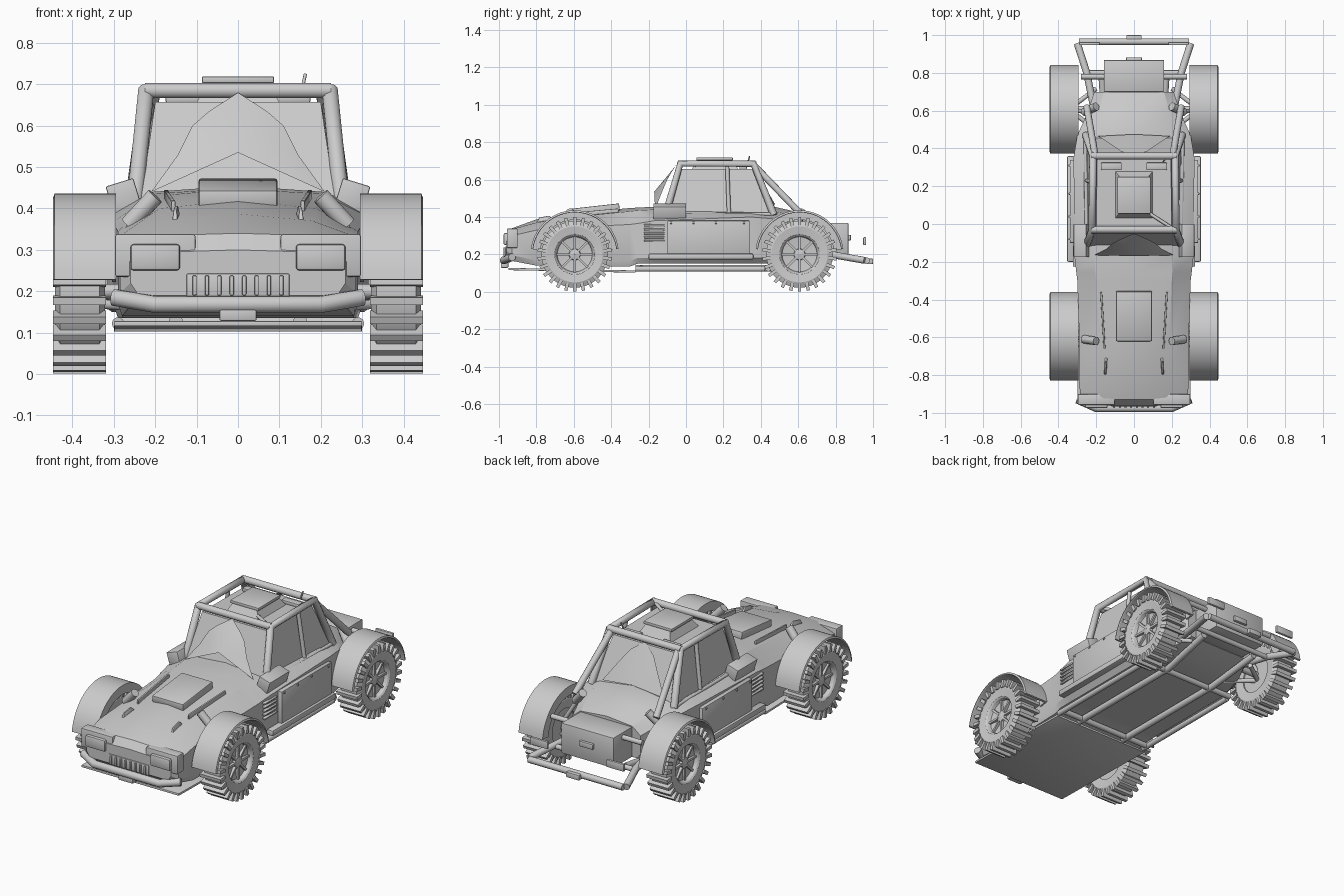
import bpy, bmesh, math
from mathutils import Vector, Matrix

if "Cube" in bpy.data.objects:
    bpy.data.objects.remove(bpy.data.objects["Cube"])

def finish(bm, name, loc=(0, 0, 0)):
    bmesh.ops.recalc_face_normals(bm, faces=bm.faces)
    me = bpy.data.meshes.new(name)
    bm.to_mesh(me)
    bm.free()
    ob = bpy.data.objects.new(name, me)
    ob.location = loc
    bpy.context.collection.objects.link(ob)
    return ob

def box(name, x, y, z, rot=(0, 0, 0), taper=1, bevel=.005):
    """Box from (min, max) ranges; taper scales the top face."""
    bm = bmesh.new()
    bmesh.ops.create_cube(bm, size=1)
    size = [r[1] - r[0] for r in (x, y, z)]
    for v in bm.verts:
        k = taper if v.co.z > 0 else 1
        v.co = Vector((v.co.x * size[0] * k, v.co.y * size[1] * k, v.co.z * size[2]))
    if bevel:
        bmesh.ops.bevel(bm, geom=bm.edges[:], offset=min(bevel, min(size) * .4), segments=2, profile=.5,
                        affect='EDGES')
    ob = finish(bm, name, [(r[0] + r[1]) / 2 for r in (x, y, z)])
    ob.rotation_euler = rot
    return ob

def tube(name, pts, r=.018):
    cu = bpy.data.curves.new(name, 'CURVE')
    cu.dimensions = '3D'
    cu.bevel_depth, cu.bevel_resolution, cu.use_fill_caps = r, 3, True
    sp = cu.splines.new('POLY')
    sp.points.add(len(pts) - 1)
    for p, c in zip(sp.points, pts):
        p.co = (*c, 1)
    bpy.context.collection.objects.link(bpy.data.objects.new(name, cu))

def tubes(name, pts, r=.018):
    for s, side in ((1, "right"), (-1, "left")):
        tube(f"{name}_{side}", [(s * x, y, z) for x, y, z in pts], r)

def lathe(name, prof, loc, a0=0, a1=360, n=40):
    """Closed (x, radius) profile turned about the x axis."""
    bm = bmesh.new()
    full = a1 - a0 == 360
    rings = []
    for i in range(n if full else n + 1):
        a = math.radians(a0 + (a1 - a0) * i / n)
        rings.append([bm.verts.new((x, r * math.cos(a), r * math.sin(a))) for x, r in prof])
    for i in range(n):
        A, B = rings[i], rings[(i + 1) % len(rings)]
        for j in range(len(prof)):
            k = (j + 1) % len(prof)
            bm.faces.new((A[j], A[k], B[k], B[j]))
    if not full:
        bm.faces.new(rings[0])
        bm.faces.new(rings[-1])
    return finish(bm, name, loc)

def poly(name, verts, faces):
    bm = bmesh.new()
    vs = [bm.verts.new(v) for v in verts]
    for f in faces:
        bm.faces.new([vs[i] for i in f])
    return finish(bm, name)

# Body hull lofted along y: y, top z, shoulder x z, side x z, bottom x z
sections = [
    (-.96, .30, .16, .295, .26, .27, .24, .19),
    (-.93, .34, .17, .335, .285, .30, .26, .165),
    (-.80, .387, .18, .37, .29, .33, .28, .14),
    (-.60, .42, .19, .40, .29, .345, .28, .135),
    (-.30, .448, .20, .43, .30, .36, .29, .135),
    (-.26, .450, .205, .435, .305, .365, .29, .15),
    (-.17, .455, .21, .44, .315, .38, .29, .15),
    (.35, .455, .23, .43, .32, .40, .29, .15),
    (.47, .455, .21, .43, .30, .39, .27, .15),
    (.58, .43, .19, .41, .25, .36, .24, .16),
    (.70, .385, .16, .37, .21, .33, .19, .20)]
bm = bmesh.new()
rings = []
for y, zt, ws, zs, w, zw, wb, zb in sections:
    half = [(ws, zs), (w, zw), (w, zb + .03), (wb, zb)]
    ring = [(0, zt)] + half + [(-x, z) for x, z in reversed(half)]
    rings.append([bm.verts.new((x, y, z)) for x, z in ring])
for A, B in zip(rings, rings[1:]):
    for j in range(9):
        k = (j + 1) % 9
        bm.faces.new((A[j], A[k], B[k], B[j]))
bm.faces.new(rings[0])
bm.faces.new(rings[-1])
finish(bm, "body_hull")

# Cabin glass
poly("cabin", [(-.235, -.12, .42), (.235, -.12, .42), (.25, .46, .42), (-.25, .46, .42),
               (-.2, -.03, .657), (.2, -.03, .657), (.195, .36, .657), (-.195, .36, .657)],
     [(0, 1, 2, 3), (4, 5, 6, 7), (0, 1, 5, 4), (1, 2, 6, 5), (2, 3, 7, 6), (3, 0, 4, 7)])

# Peaked windshield and rear panel: peak, outline on both sides, low centre
def peaked_panel(name, peak, outline, low):
    n = len(outline)
    pts = [peak] + outline + [low] + [(-x, y, z) for x, y, z in reversed(outline)]
    c = n + 1
    faces = [(c, i, i + 1) for i in range(n)] + [(c, c + i, (c + i + 1) % len(pts)) for i in range(1, n + 1)]
    poly(name, pts, faces)

peaked_panel("windshield", (0, -.05, .68),
             [(.07, -.08, .635), (.11, -.10, .60), (.145, -.13, .53), (.21, -.165, .44)], (0, -.17, .535))
peaked_panel("rear_panel", (0, .36, .67),
             [(.07, .385, .62), (.12, .42, .55), (.19, .465, .445)], (0, .475, .47))

# Roll cage
tubes("cage_main", [(.25, -.11, .41), (.222, -.03, .685), (.217, .36, .685), (.255, .47, .41)], .02)
for y in (-.03, .36):
    tube("cage_roof_bar", [(-.225, y, .685), (.225, y, .685)], .019)
tubes("cage_door_pillar", [(.25, .23, .41), (.215, .22, .68)], .011)
tubes("cage_rear_stay", [(.205, .36, .68), (.25, .62, .41)])
tubes("window_sill", [(.25, -.11, .415), (.258, .47, .415)], .01)
tube("roof_brace", [(.06, .07, .675), (.215, -.03, .685)], .009)

# Roof hatch, light and antenna
box("roof_pedestal", (-.10, .10), (.03, .28), (.655, .705), taper=.75, bevel=0)
box("roof_plate", (-.087, .087), (.055, .25), (.703, .719), bevel=.003)
for s in (-1, 1):
    box("roof_light", (s * .12 - .055, s * .12 + .055), (.285, .325), (.655, .675))
tube("antenna", [(.155, .33, .69), (.163, .34, .725)], .004)

# Hood details
box("hood_scoop", (-.095, .095), (-.62, -.355), (.415, .458), rot=(.11, 0, 0))
for s in (-1, 1):
    box("hood_strip", (s * .165 - .005, s * .165 + .005), (-.66, -.36), (.405, .432), rot=(.09, 0, s * -.06), bevel=.003)
    box("hood_fin", (s * .15 - .008, s * .15 + .008), (-.81, -.70), (.365, .402), rot=(.2, 0, s * .06), taper=.5, bevel=.003)
    # Headlights
    box("headlight_housing", (s * .2 - .097, s * .2 + .097), (-.958, -.90), (.235, .338))
    box("headlight", (s * .2 - .06, s * .2 + .06), (-.975, -.94), (.25, .314), bevel=.008)
    # Mirror boxes
    box("mirror_box", (s * .275 - .035, s * .275 + .035), (-.175, 0), (.385, .465), rot=(0, s * .3, 0), bevel=.004)
    # Door panel, rocker and louvers
    box("door_panel", (s * .325 - .015, s * .325 + .015), (-.10, .34), (.19, .38), bevel=.004)
    for y in (-.08, .04, .16, .31):
        box("door_rivet", (s * .342 - .004, s * .342 + .004), (y - .006, y + .006), (.363, .375), bevel=.003)
    box("rocker_step", (s * .335 - .02, s * .335 + .02), (-.20, .36), (.172, .205), bevel=.008)
    for i in range(5):
        z = .268 + i * .021
        box("louver", (s * .31 - .014, s * .31 + .014), (-.225, -.115), (z, z + .01), rot=(0, s * .3, 0), bevel=.003)
    # Tail lights
    box("tail_light", (s * .235 - .055, s * .235 + .055), (.947, .963), (.25, .292))

# Grille and front bumper
box("grille_panel", (-.125, .125), (-.965, -.93), (.185, .243))
for i in range(8):
    x = -.105 + i * .03
    box("grille_slat", (x - .005, x + .005), (-.975, -.955), (.19, .238), bevel=.003)
tube("front_bumper", [(-.30, -.93, .185), (-.20, -.975, .168), (.20, -.975, .168), (.30, -.93, .185)], .021)
box("front_tow_block", (-.045, .045), (-.99, -.95), (.128, .16))

# Skid plate and belly frame
box("skid_plate", (-.30, .30), (-.95, -.27), (.109, .121), rot=(-.02, 0, 0), bevel=.002)
tubes("belly_rail", [(.15, -.27, .125), (.15, .47, .125), (.17, .78, .18)], .018)
tubes("outer_rail", [(.29, -.27, .122), (.29, .42, .122)], .015)
for y in (-.24, .44):
    tube("belly_cross_bar", [(-.29, y, .125), (.29, y, .125)], .016)

# Rear frame, bumper and engine box
tubes("rear_lower_rail", [(.21, .60, .21), (.25, .80, .195), (.30, .955, .168)], .019)
tube("rear_bumper", [(-.29, .965, .167), (.29, .965, .167)], .018)
tube("rear_cross_bar", [(-.28, .78, .34), (.28, .78, .34)], .014)
tube("rear_low_cross_bar", [(-.24, .80, .19), (.24, .80, .19)], .014)
box("engine_box", (-.16, .16), (.70, .868), (.20, .368), bevel=.004)
box("engine_plate", (-.042, .042), (.86, .882), (.275, .305), bevel=.004)
box("rear_tow_block", (-.04, .04), (.965, 1.0), (.148, .178))

# Wheels, fenders, axles and suspension
tyre = [(.328, .10), (.322, .15), (.335, .178), (.43, .178), (.442, .15), (.436, .108), (.42, .10)]
rim = [(.335, .001), (.335, .115), (.432, .115), (.436, .107), (.43, .10), (.412, .093), (.405, .04), (.405, .001)]
hub = [(.40, .001), (.40, .032), (.42, .028), (.425, .001)]
# Fender shell with a narrow inner flange
fender = [(.295, .236), (.443, .236), (.447, .226), (.443, .224), (.305, .224), (.305, .185), (.295, .185)]
for cy, end in ((-.595, "front"), (.607, "rear")):
    for s, side in ((1, "right"), (-1, "left")):
        tag, c = f"{end}_{side}", (0, cy, .2)
        for part, prof in (("tyre", tyre), ("rim", rim), ("hub", hub)):
            lathe(f"{part}_{tag}", [(s * x, r) for x, r in prof], c)
        lathe(f"fender_{tag}", [(s * x, r) for x, r in fender], c, 7, 173, 28)
        # Tread lugs and spokes
        for part, n, size, mid in (("tread", 26, (.128, .018, .044), (.383, .177)),
                                   ("spokes", 8, (.02, .012, .075), (.411, .062))):
            bm = bmesh.new()
            for i in range(n):
                m = (Matrix.Rotation(math.tau * i / n, 4, 'X') @ Matrix.Translation((s * mid[0], 0, mid[1]))
                     @ Matrix.Diagonal((*size, 1)))
                bmesh.ops.create_cube(bm, size=1, matrix=m)
            finish(bm, f"{part}_{tag}", c)
        dy = 0 if end == "front" else .04
        tube(f"shock_{tag}", [(s * .20, cy - .025 + dy, .43), (s * .265, cy - .015, .36)], .022)
        tube(f"shock_rod_{tag}", [(s * .25, cy - .015, .37), (s * .34, cy, .22)], .011)
        for d in (-.11, .11):
            tube(f"control_arm_{tag}", [(s * .2, cy + d, .16), (s * .345, cy, .17)], .012)
    tube(f"{end}_axle", [(-.36, cy, .2), (.36, cy, .2)], .018)

# Smooth shading with sharp edges kept
meshes = [o for o in bpy.context.scene.objects if o.type == 'MESH']
for o in meshes:
    o.select_set(True)
bpy.context.view_layer.objects.active = meshes[0]
bpy.ops.object.shade_smooth_by_angle(angle=math.radians(25))
